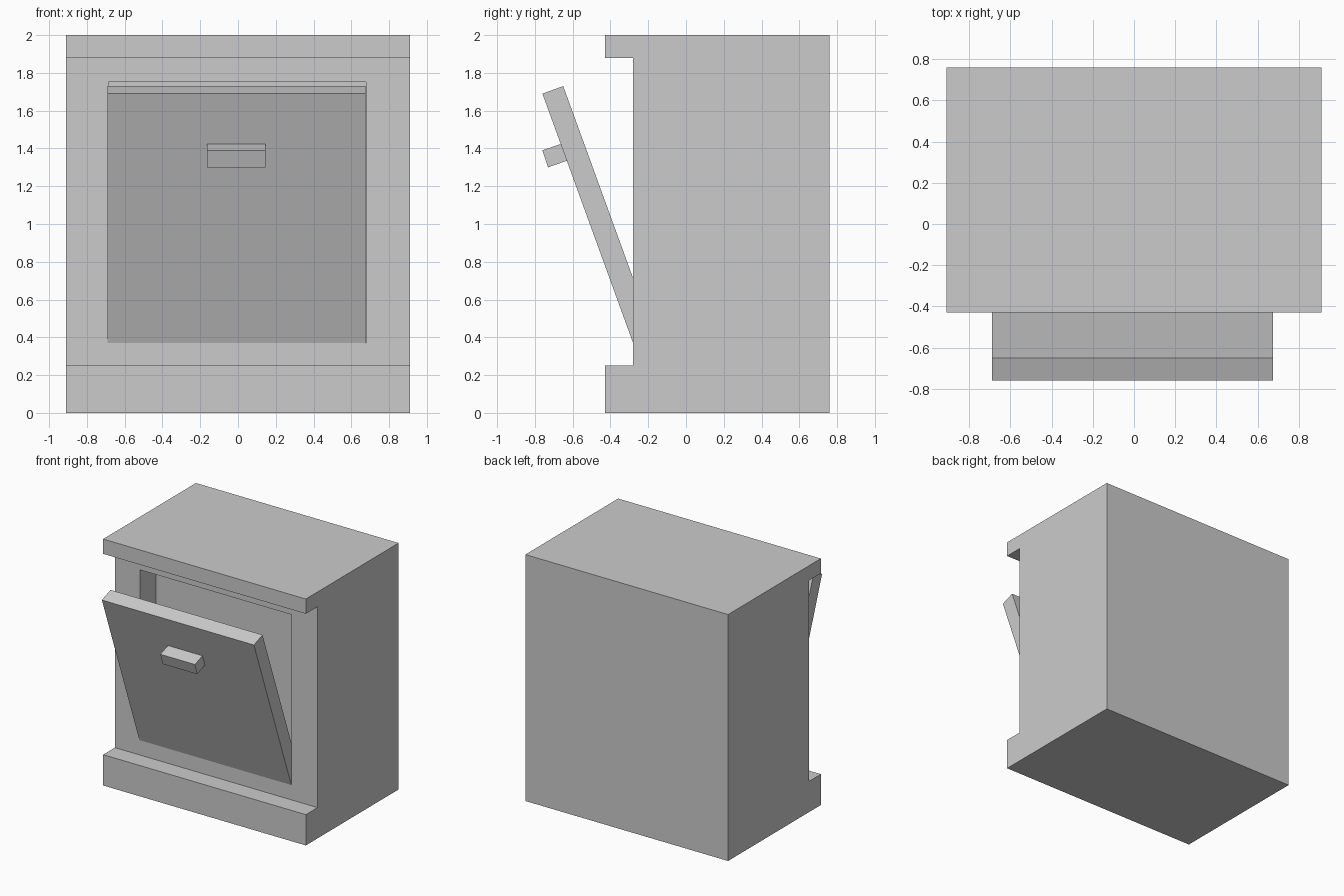
import bpy
import bmesh

if "Cube" in bpy.data.objects:
    bpy.data.objects.remove(bpy.data.objects["Cube"])


def extrude_profile(name, profile, x0, x1):
    """Extrude a closed (y, z) side profile from x0 to x1."""
    bm = bmesh.new()
    face = bm.faces.new([bm.verts.new((x0, y, z)) for y, z in profile])
    out = bmesh.ops.extrude_face_region(bm, geom=[face])
    moved = [g for g in out["geom"] if isinstance(g, bmesh.types.BMVert)]
    bmesh.ops.translate(bm, verts=moved, vec=(x1 - x0, 0, 0))
    bmesh.ops.recalc_face_normals(bm, faces=bm.faces)
    mesh = bpy.data.meshes.new(name)
    bm.to_mesh(mesh)
    bm.free()
    obj = bpy.data.objects.new(name, mesh)
    bpy.context.collection.objects.link(obj)
    return obj


# Cabinet body with overhanging top and plinth
cabinet = extrude_profile("cabinet_body", [
    (-0.43, 0), (0.76, 0), (0.76, 2), (-0.43, 2),
    (-0.43, 1.88), (-0.28, 1.88), (-0.28, 0.25), (-0.43, 0.25)], -0.91, 0.91)

# Shallow recess behind the door
cutter = extrude_profile("recess_cutter", [
    (-0.35, 0.37), (-0.07, 0.37), (-0.07, 1.753), (-0.35, 1.753)], -0.686, 0.677)
cutter.hide_render = True
mod = cabinet.modifiers.new("recess", 'BOOLEAN')
mod.operation = 'DIFFERENCE'
mod.solver = 'EXACT'
mod.object = cutter
bpy.context.view_layer.objects.active = cabinet
bpy.ops.object.modifier_apply(modifier=mod.name)
bpy.data.objects.remove(cutter)

# Door tipped open about its lower edge
extrude_profile("tilted_door", [
    (-0.28, 0.37), (-0.17, 0.41), (-0.65, 1.73), (-0.76, 1.69)], -0.69, 0.675)

# Block handle on the door front
extrude_profile("door_handle", [
    (-0.73, 1.30), (-0.63, 1.335), (-0.66, 1.425), (-0.76, 1.39)], -0.165, 0.145)
